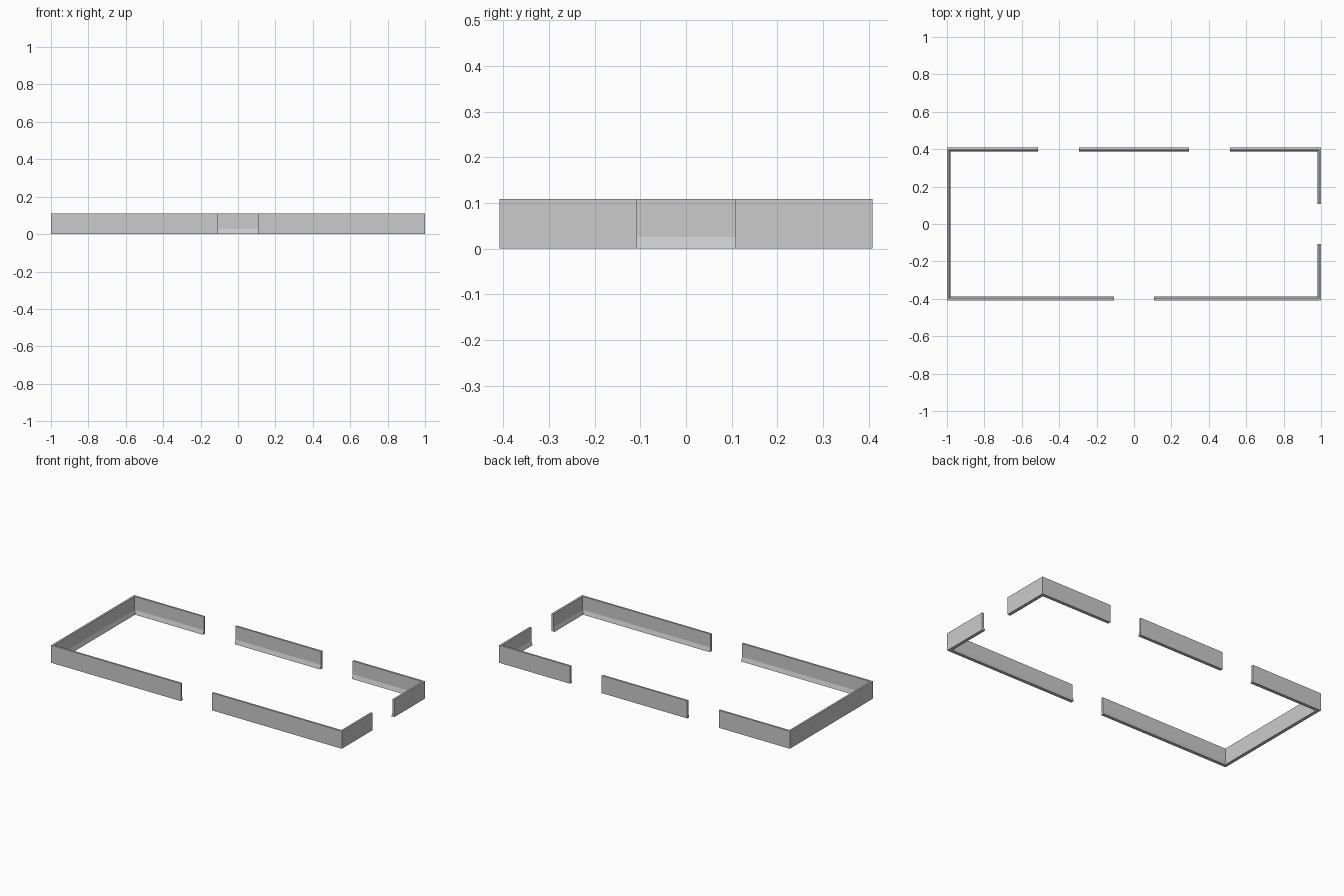
import bpy
from mathutils import Vector

if "Cube" in bpy.data.objects:
    bpy.data.objects.remove(bpy.data.objects["Cube"])

HX, HY, H = 1.0, 0.408, 0.109
# skirting cross-section: (distance inward from outer face, height)
PROFILE = [(0, 0), (0.02, 0), (0.012, 0.026), (0.012, H), (0, H)]


def skirting(name, path):
    """Sweep the profile along a counter-clockwise outer path with mitred corners."""
    pts = [Vector(p) for p in path]
    dirs = [(b - a).normalized() for a, b in zip(pts, pts[1:])]
    normals = [Vector((-d.y, d.x)) for d in dirs]      # inward side
    n = len(PROFILE)
    verts, faces = [], []
    for i, p in enumerate(pts):
        if i == 0:
            off = normals[0]
        elif i == len(pts) - 1:
            off = normals[-1]
        else:
            off = normals[i - 1] + normals[i]          # square corner mitre
        verts += [(p.x + off.x * d, p.y + off.y * d, z) for d, z in PROFILE]
    for i in range(len(dirs)):
        for k in range(n):
            a, b = i * n + k, i * n + (k + 1) % n
            faces.append((a, a + n, b + n, b))
    faces.append(tuple(range(n)))
    faces.append(tuple(reversed(range(len(verts) - n, len(verts)))))
    mesh = bpy.data.meshes.new(name)
    mesh.from_pydata(verts, [], faces)
    mesh.update()
    bpy.context.collection.objects.link(bpy.data.objects.new(name, mesh))


G = 0.108                  # half width of a doorway
B0, B1 = 0.294, 0.512      # back doorways, inner and outer edge

# front right corner
skirting("skirting_front_right", [(G, -HY), (HX, -HY), (HX, -G)])
# back right corner
skirting("skirting_back_right", [(HX, G), (HX, HY), (B1, HY)])
# back middle
skirting("skirting_back_middle", [(B0, HY), (-B0, HY)])
# whole left end
skirting("skirting_left", [(-B1, HY), (-HX, HY), (-HX, -HY), (-G, -HY)])
